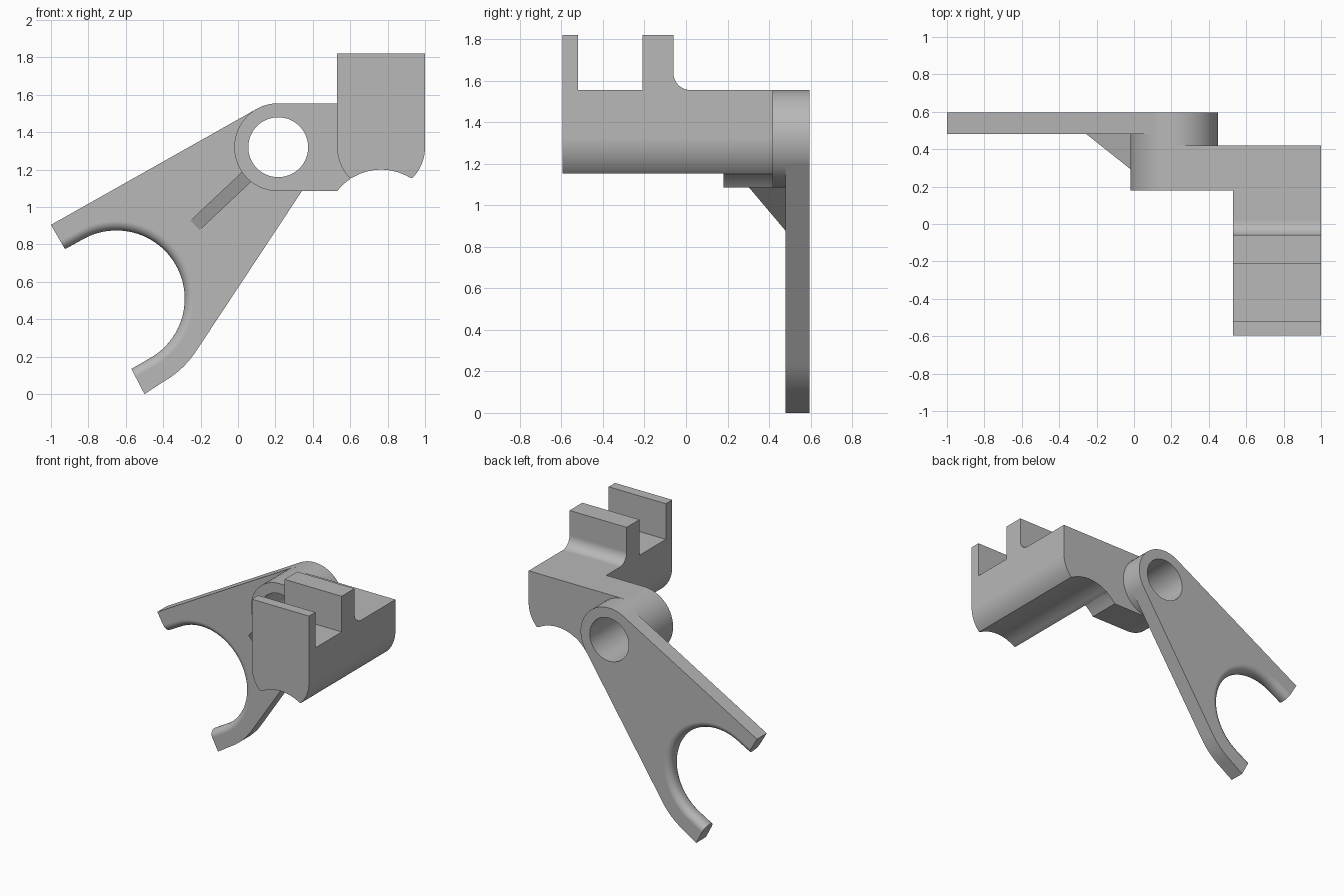
import bpy, bmesh, math
from mathutils import Vector

cube = bpy.data.objects.get("Cube")
if cube:
    bpy.data.objects.remove(cube, do_unlink=True)

grey = bpy.data.materials.new("machined grey")
grey.use_nodes = True
GREY = (0.48, 0.48, 0.48, 1)
grey.diffuse_color = GREY
grey.node_tree.nodes["Principled BSDF"].inputs["Base Color"].default_value = GREY

# Main dimensions
HUB, HUB_R, HOLE_R = (0.215, 1.32), 0.235, 0.16
FORK, FORK_IN, FORK_OUT = (-0.65, 0.51), 0.365, 0.51
BLOCK = (0.765, 1.32)
GROOVE, GROOVE_R = (0.765, 0.903), 0.297
ARM_Y0, ARM_Y1, PLATE_Y0, PLATE_Y1 = 0.18, 0.42, 0.48, 0.595


def arc(centre, r, a0, a1, n=24):
    angles = [math.radians(a0 + (a1 - a0) * i / n) for i in range(n + 1)]
    return [(centre[0] + r * math.cos(a), centre[1] + r * math.sin(a)) for a in angles]


def circle(centre, r, n=64):
    return arc(centre, r, 0, 360, n)[:-1]


def along_y(a, b, t):
    return Vector((a, t, b))


def along_x(a, b, t):
    return Vector((t, a, b))


def prism(name, profile, lo, hi, place=along_y, rounded=0, radius=0.05):
    """Extrude a profile; the first `rounded` points form an edge to be filleted."""
    bm = bmesh.new()
    n = len(profile)
    ends = [[bm.verts.new(place(a, b, t)) for a, b in profile] for t in (lo, hi)]
    bm.faces.new(ends[0])
    bm.faces.new(ends[1][::-1])
    for i in range(n):
        j = (i + 1) % n
        bm.faces.new((ends[0][j], ends[0][i], ends[1][i], ends[1][j]))
    bmesh.ops.recalc_face_normals(bm, faces=bm.faces)
    if rounded:
        edges = [bm.edges.get((end[i], end[i + 1])) for end in ends for i in range(rounded - 1)]
        bmesh.ops.bevel(bm, geom=edges, offset=radius, segments=6, profile=0.5,
                        affect='EDGES', clamp_overlap=False)
    mesh = bpy.data.meshes.new(name)
    bm.to_mesh(mesh)
    bm.free()
    mesh.materials.append(grey)
    obj = bpy.data.objects.new(name, mesh)
    bpy.context.collection.objects.link(obj)
    return obj


def activate(obj):
    bpy.ops.object.select_all(action='DESELECT')
    obj.select_set(True)
    bpy.context.view_layer.objects.active = obj


def boolean(obj, tool, operation):
    mod = obj.modifiers.new("cut", 'BOOLEAN')
    mod.operation, mod.object, mod.solver = operation, tool, 'EXACT'
    activate(obj)
    bpy.ops.object.modifier_apply(modifier=mod.name)


# Fork plate: rounded inner jaw, two tips, tangent sides up to the hub
jaw = [(-0.925, 0.775)] + arc(FORK, FORK_IN, 120, -60, 48) + [(-0.57, 0.135)]
outer = [(-0.50, 0.0)] + arc(FORK, FORK_OUT, -60, -33, 10)
plate_top = arc(HUB, HUB_R, -33, 119.5, 32) + [(-1.0, 0.905)]
fork_plate = prism("fork_plate", jaw + outer + plate_top, PLATE_Y0, PLATE_Y1,
                   rounded=len(jaw))

# Hub collar between the plate and the arm
hub_collar = prism("hub_collar", circle(HUB, HUB_R), ARM_Y1, PLATE_Y0)

# Arm wraps the hub and meets the side of the block
arm_profile = (arc(HUB, HUB_R, 90, 270, 32) + arc(GROOVE, GROOVE_R, 142.2, 123.4, 6)
               + arc(BLOCK, HUB_R, 225, 180, 10) + [(0.53, 1.555)])
arm = prism("arm", arm_profile, ARM_Y0, ARM_Y1)

# Shared through hole
bore = prism("bore_cutter", circle(HUB, HOLE_R), 0, 1)
for part in (fork_plate, hub_collar, arm):
    boolean(part, bore, 'DIFFERENCE')

# Slotted block: side outline intersected with the grooved front outline
side = [(-0.595, 1.0), (-0.595, 1.82), (-0.52, 1.82), (-0.52, 1.555),
        (-0.21, 1.555), (-0.21, 1.82), (-0.06, 1.82)]
side += arc((0.02, 1.635), 0.08, 180, 270, 10) + [(ARM_Y1, 1.555), (ARM_Y1, 1.0)]
slotted_block = prism("slotted_block", side, 0.4, 1.1, along_x)
front = ([(0.53, 2.0)] + arc(BLOCK, HUB_R, 180, 225, 12)
         + arc(GROOVE, GROOVE_R, 123.4, 56.6, 20)[1:-1]
         + arc(BLOCK, HUB_R, 315, 360, 12) + [(1.0, 2.0)])
outline = prism("outline_cutter", front, -1, 1)
boolean(slotted_block, outline, 'INTERSECT')

# Triangular rib bracing the hub against the plate
heading = math.radians(43.2)
along = Vector((-math.cos(heading), 0, -math.sin(heading)))
across = Vector((math.sin(heading), 0, -math.cos(heading)))


def on_rib(s, y, t):
    return Vector((HUB[0], y, HUB[1])) + along * s + across * t


rib = prism("rib", [(0.61, PLATE_Y0), (0.2, PLATE_Y0), (0.2, 0.243)], -0.036, 0.036, on_rib)

for cutter in (bore, outline):
    bpy.data.objects.remove(cutter, do_unlink=True)

# Smooth curved walls, keep flats and corners crisp
for part in (fork_plate, hub_collar, arm, slotted_block, rib):
    activate(part)
    bpy.ops.object.shade_smooth_by_angle(angle=math.radians(30))
    normals = part.modifiers.new("flat faces", 'WEIGHTED_NORMAL')
    normals.keep_sharp = True
